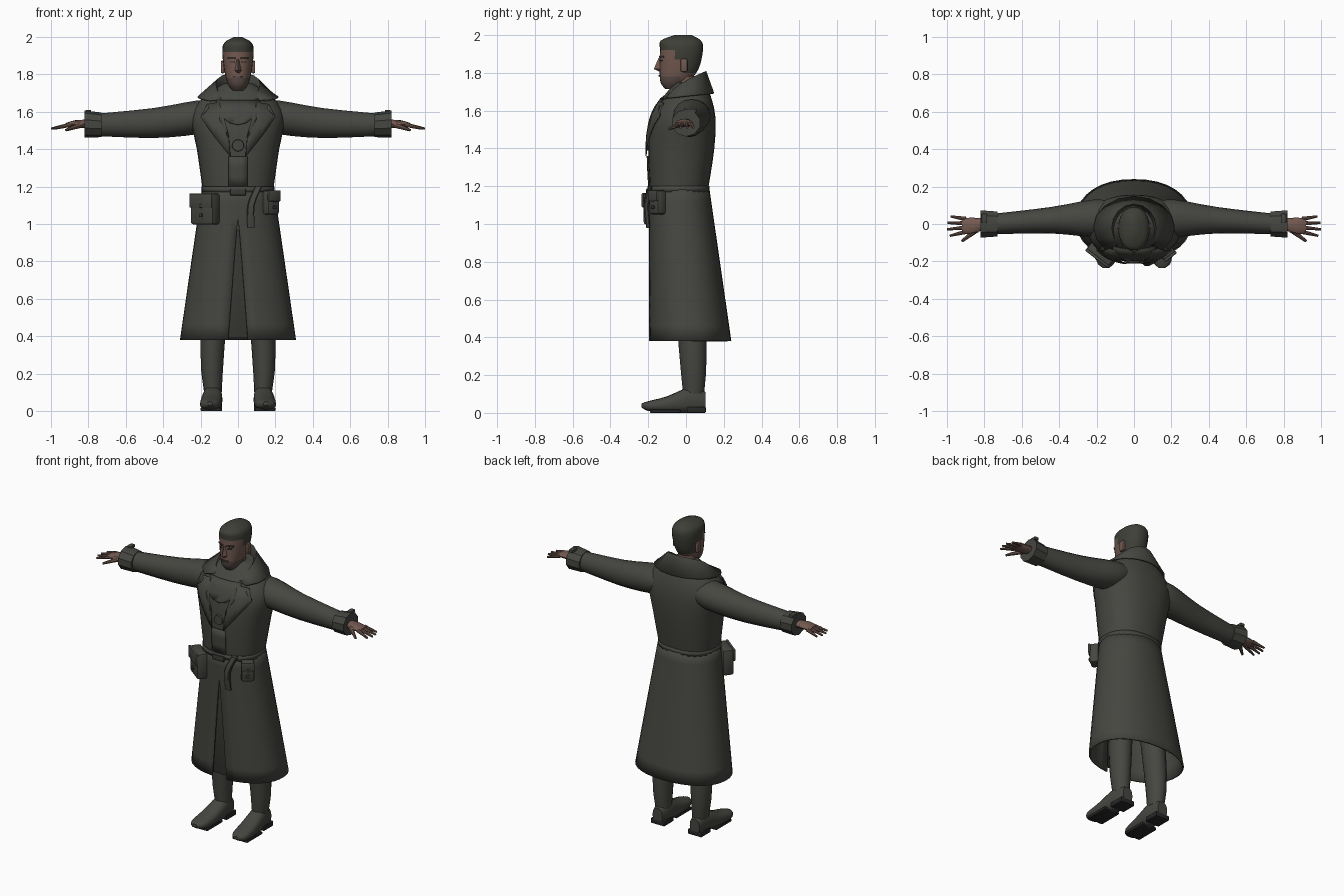
import bpy, bmesh, math
from mathutils import Matrix, Vector

if "Cube" in bpy.data.objects:
    bpy.data.objects.remove(bpy.data.objects["Cube"])


def material(name, red, green, blue):
    mat = bpy.data.materials.new(name)
    mat.use_nodes = True
    mat.diffuse_color = (red, green, blue, 1)
    mat.node_tree.nodes["Principled BSDF"].inputs["Base Color"].default_value = mat.diffuse_color
    return mat


COAT = material("coat_grey_green", .06, .062, .052)
LINING = material("lining_dark", .04, .04, .035)
HAIR = material("hair_dark", .05, .05, .04)
SKIN = material("skin", .17, .1, .08)
STUBBLE = material("stubble", .1, .07, .06)
SOLE = material("sole_black", .02, .02, .02)
SIDES = {"left": 1, "right": -1}


def build(name, bm, mats, rule=None, thick=0, side=1):
    """Finish a mesh: put it on its side, shade, colour and link it."""
    for vert in bm.verts:
        vert.co.x *= side
    bmesh.ops.remove_doubles(bm, verts=bm.verts, dist=1e-4)
    bmesh.ops.recalc_face_normals(bm, faces=bm.faces)
    for face in bm.faces:
        face.smooth = True
        if rule:
            face.material_index = rule(face.calc_center_median())
    for edge in bm.edges:
        edge.smooth = edge.calc_face_angle(0) < math.radians(35)
    mesh = bpy.data.meshes.new(name)
    bm.to_mesh(mesh)
    bm.free()
    for mat in mats if isinstance(mats, list) else [mats]:
        mesh.materials.append(mat)
    ob = bpy.data.objects.new(name, mesh)
    bpy.context.scene.collection.objects.link(ob)
    if thick:
        solid = ob.modifiers.new("thickness", "SOLIDIFY")
        solid.thickness, solid.offset = thick, 0


def span(z, half_width, front, back):
    """Upright cross-section from its front and back depth."""
    return (z, 0, (front + back) / 2, half_width, (back - front) / 2)


def flow(rows, steps=3):
    """Smooth curve through a few cross-sections."""
    result = []
    for i in range(len(rows) - 1):
        near = zip(rows[max(i - 1, 0)], rows[i], rows[i + 1], rows[min(i + 2, len(rows) - 1)])
        near = list(near)
        for t in (step / steps for step in range(steps)):
            result.append([b + t / 2 * (c - a + t * (2 * a - 5 * b + 4 * c - d + t * (3 * (b - c) + d - a)))
                           for a, b, c, d in near])
    return result + [rows[-1]]


def bridge(bm, rows, closed=False):
    for low, high in zip(rows, rows[1:]):
        for i in range(len(low) if closed else len(low) - 1):
            j = (i + 1) % len(low)
            bm.faces.new((low[i], low[j], high[j], high[i]))


def loft(name, rows, mat, axis="z", sides=16, power=2, caps=True, gaps=None, **finish):
    """Rows are (position, centre u, centre v, radius u, radius v)."""
    bm = bmesh.new()
    rings = []
    for k, (pos, cu, cv, ru, rv) in enumerate(rows):
        gap = math.asin(gaps[k] / ru) if gaps else 0
        ring = []
        for i in range(sides + 1 if gaps else sides):
            angle = gap + (math.tau - 2 * gap) * i / sides - math.pi / 2
            c, s = math.cos(angle), math.sin(angle)
            u = cu + ru * math.copysign(abs(c) ** (2 / power), c)
            v = cv + rv * math.copysign(abs(s) ** (2 / power), s)
            ring.append(bm.verts.new({"x": (pos, u, v), "y": (u, pos, v), "z": (u, v, pos)}[axis]))
        rings.append(ring)
    bridge(bm, rings, closed=not gaps)
    if caps:
        bm.faces.new(rings[0])
        bm.faces.new(rings[-1])
    build(name, bm, mat, **finish)


def sheet(name, rows, mat, **finish):
    bm = bmesh.new()
    bridge(bm, [[bm.verts.new(point) for point in row] for row in rows])
    build(name, bm, mat, **finish)


def limb(name, start, end, radius, end_radius, mat, sides=16, **finish):
    """Tapered round bar between two points."""
    start, end = Vector(start), Vector(end)
    bm = bmesh.new()
    bmesh.ops.create_cone(bm, cap_ends=True, segments=sides, radius1=radius, radius2=end_radius,
                          depth=(end - start).length)
    turn = (end - start).to_track_quat("Z", "Y").to_matrix().to_4x4()
    bmesh.ops.transform(bm, matrix=Matrix.Translation((start + end) / 2) @ turn, verts=bm.verts)
    build(name, bm, mat, **finish)


def box(name, centre, size, mat, turn=0, bevel=.005, **finish):
    bm = bmesh.new()
    bmesh.ops.create_cube(bm, size=1)
    bmesh.ops.scale(bm, vec=size, verts=bm.verts)
    bmesh.ops.bevel(bm, geom=bm.edges[:], offset=bevel, segments=2, affect="EDGES", profile=.5)
    place = Matrix.Translation(centre) @ Matrix.Rotation(turn, 4, "Z")
    bmesh.ops.transform(bm, matrix=place, verts=bm.verts)
    build(name, bm, mat, **finish)


def front_depth(table, power, x, z):
    """Depth of the front surface of a lofted table."""
    for low, high in zip(table, table[1:]):
        if z <= high[0]:
            break
    mix = min(max((z - low[0]) / (high[0] - low[0]), 0), 1)
    _, _, cy, rx, ry = [a + (b - a) * mix for a, b in zip(low, high)]
    return cy - ry * max(1 - abs(x / rx) ** power, 0) ** (1 / power)


def plate(name, outline, mat, table, power, lift=.006, **finish):
    """Thin outline of (x, z) points laid over a front surface."""
    bm = bmesh.new()
    bm.faces.new([bm.verts.new((x, 0, z)) for x, z in outline])
    bmesh.ops.triangulate(bm, faces=bm.faces)
    bmesh.ops.subdivide_edges(bm, edges=bm.edges, cuts=2, use_grid_fill=True)
    for vert in bm.verts:
        vert.co.y = front_depth(table, power, vert.co.x, vert.co.z) - lift
    build(name, bm, mat, thick=.006, **finish)


def rect(x, z, width, height):
    return [(x + width * u / 2, z + height * v / 2) for u, v in ((-1, -1), (1, -1), (1, 1), (-1, 1))]


# Coat body, flared skirt with a front slit, and belt
TORSO = flow([span(1.17, .187, -.19, .115), span(1.4, .22, -.2, .15), span(1.57, .25, -.18, .155),
              span(1.68, .185, -.115, .13), span(1.75, .08, -.055, .1)])
loft("coat_body", TORSO, COAT, sides=28, power=2.3)
flare = [k / 10 for k in range(11)]
loft("coat_skirt", [span(1.2 - .82 * t, .186 + .12 * t, -.192, .117 + .118 * t) for t in flare],
     COAT, sides=32, power=2.2, caps=False, gaps=[max(.055 * t - .011, 0) for t in flare], thick=.01)
box("slit_panel", (0, -.16, .7), (.14, .01, .62), LINING, bevel=.002)
loft("belt", [span(z, .191, -.2, .122) for z in (1.17, 1.2)], COAT, sides=28, power=2.3, caps=False, thick=.006)
box("belt_buckle", (0, -.203, 1.17), (.085, .016, .035), LINING)

# Collar wrapped from nape to chest: outer edge, ridge, inner edge
collar = []
for width, depth, top, drop in ((.215, .165, 1.69, .03), (.12, .127, 1.805, .14), (.08, .1, 1.7, .08)):
    row = []
    for k in range(-6, 7):
        t = k / 6
        angle = t * math.pi * .75
        row.append((width * math.sin(angle), depth * math.cos(angle) - .02, top - drop * t * t))
    collar.append(row)
sheet("collar", collar, COAT, thick=.01)

# Scarf, lapels and closing
arc = [math.pi * k / 8 for k in range(9)]
plate("scarf", [(.115 * math.cos(a), 1.66 - .13 * math.sin(a)) for a in arc], COAT, TORSO, 2.3, lift=.008)
lapel = [(.1, 1.65), (.165, 1.64), (.155, 1.62), (.2, 1.57), (.12, 1.46), (.04, 1.36), (.05, 1.47), (.1, 1.56)]
for word, side in SIDES.items():
    plate(word + "_lapel", lapel, COAT, TORSO, 2.3, lift=.014, side=side)
plate("placket", rect(0, 1.28, .1, .16), COAT, TORSO, 2.3)
limb("chest_button", (0, -.19, 1.42), (0, -.208, 1.42), .034, .03, COAT)

# Head: hair over the top and back, stubble on the jaw
HEAD = flow([span(1.715, .03, -.11, -.05), span(1.75, .055, -.135, .01), span(1.82, .073, -.14, .066),
             span(1.92, .084, -.138, .09), span(1.97, .072, -.134, .08), span(2, .02, -.06, .03)], steps=4)


def head_colour(c):
    if c.z > 1.92 or (c.z > 1.86 and c.y > -.07) or (c.z > 1.8 and c.y > 0):
        return 1
    return 2 if c.z < 1.78 and c.y < -.02 else 0


loft("head", HEAD, [SKIN, HAIR, STUBBLE], sides=24, power=2.2, rule=head_colour)
limb("neck", (0, 0, 1.6), (0, -.01, 1.79), .06, .053, SKIN)
limb("tunic_collar", (0, -.03, 1.58), (0, -.012, 1.7), .085, .063, COAT)
box("throat_gap", (0, -.092, 1.65), (.024, .01, .03), SKIN, bevel=.002)
sheet("nose", [[(-width, -.134, z), (0, tip, z), (width, -.134, z)] for z, width, tip in (
    (1.88, .01, -.145), (1.845, .014, -.16), (1.82, .02, -.17), (1.805, .01, -.138))], SKIN)
plate("mouth", rect(0, 1.784, .05, .008), STUBBLE, HEAD, 2.2, lift=.003)
for word, side in SIDES.items():
    plate(word + "_brow", rect(.034, 1.885, .04, .008), HAIR, HEAD, 2.2, lift=.003, side=side)
    plate(word + "_eye", rect(.032, 1.866, .024, .007), LINING, HEAD, 2.2, lift=.001, side=side)
    box(word + "_ear", (.082, -.01, 1.84), (.02, .036, .07), SKIN, bevel=.008, side=side)

# Sleeves, cuffs and hands
for word, side in SIDES.items():
    loft(word + "_sleeve", flow([(.12, .03, 1.585, .09, .07), (.22, .03, 1.57, .1, .09),
                                 (.45, .02, 1.54, .07, .08), (.75, 0, 1.53, .055, .06)]),
         COAT, axis="x", side=side)
    loft(word + "_cuff", [(.73, 0, 1.53, .07, .066), (.82, 0, 1.535, .077, .072)],
         COAT, axis="x", sides=10, side=side)
    box(word + "_cuff_strap", (.8, .03, 1.6), (.03, .05, .02), COAT, side=side)
    loft(word + "_palm", flow([(.8, 0, 1.535, .03, .023), (.87, -.01, 1.535, .044, .02),
                               (.92, -.01, 1.53, .04, .01)]), SKIN, axis="x", sides=12, side=side)
    for k, finger in enumerate(("index", "middle", "ring", "little")):
        y = .023 * k - .042
        tip = 1 - .008 * (k - 1.4) ** 2
        limb(f"{word}_{finger}_finger", (.9, y, 1.53), (tip, y * 1.5, 1.51), .012, .006, SKIN, sides=8, side=side)
    limb(word + "_thumb", (.84, -.03, 1.53), (.92, -.092, 1.502), .016, .007, SKIN, sides=8, side=side)

# Legs and boots
for word, side in SIDES.items():
    loft(word + "_leg", flow([(.1, .134, .04, .047, .055), (.33, .137, .036, .064, .073), (1, .1, 0, .08, .09)]),
         COAT, side=side)
    loft(word + "_boot", flow([(.104, .135, .06, .035, .05), (.03, .135, .07, .05, .07), (-.1, .143, .045, .058, .043),
                               (-.2, .15, .036, .05, .026), (-.236, .15, .04, .015, .01)]),
         COAT, axis="y", power=2.5, side=side)
    box(word + "_heel", (.135, .055, .016), (.1, .1, .032), SOLE, side=side)
    box(word + "_sole", (.145, -.11, .009), (.11, .16, .018), SOLE, side=side)

# Pouches and strap hanging from the belt
for word, centre, size, turn in (("right", (-.175, -.155, 1.08), (.155, .07, .168), -.66),
                                 ("left", (.175, -.15, 1.115), (.08, .06, .13), .66)):
    centre, size = Vector(centre), Vector(size)
    out = Vector((math.sin(turn), -math.cos(turn), 0)) * size.y / 2
    box(word + "_pouch", centre, size, COAT, turn, bevel=.015)
    box(word + "_pouch_flap", centre + out + Vector((0, 0, size.z * .27)),
        (size.x, .016, size.z * .45), COAT, turn)
    for level, height in (("upper", .1), ("lower", -.2)):
        box(f"{word}_pouch_{level}_stud", centre + out * 1.1 + Vector((0, 0, size.z * height)),
            (.02, .014, .02), LINING, turn)
loft("hanging_strap", flow([(1.2, .11, -.19, .02, .012), (1.1, .07, -.21, .02, .015), (.98, .07, -.2, .02, .01)]),
     COAT, sides=10, power=3)
